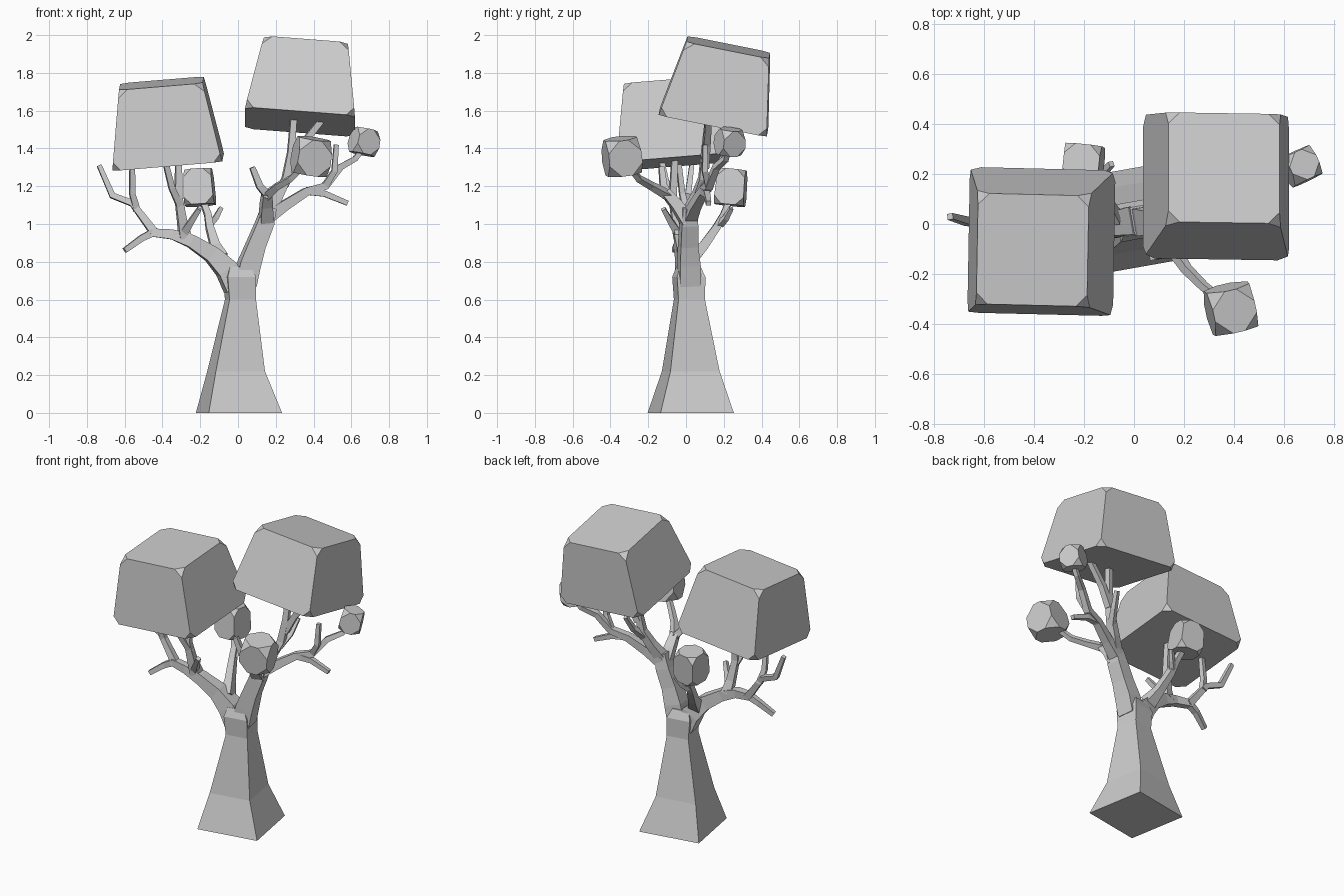
import bpy, bmesh
from math import sin, cos, radians
from mathutils import Vector

TWIST = radians(10)
REF = Vector((-sin(TWIST), cos(TWIST), 0))


def finish(name, bm):
    bmesh.ops.recalc_face_normals(bm, faces=bm.faces)
    me = bpy.data.meshes.new(name)
    bm.to_mesh(me)
    bm.free()
    ob = bpy.data.objects.new(name, me)
    bpy.context.collection.objects.link(ob)
    return ob


def limb(name, pts, flat=False):
    """Square-section tube through (x, y, z, half width) points."""
    bm = bmesh.new()
    P = [Vector(p[:3]) for p in pts]
    rings = []
    for i, p in enumerate(P):
        t = P[min(i + 1, len(P) - 1)] - P[max(i - 1, 0)]
        t = Vector((0, 0, 1)) if flat else t.normalized()
        v = (REF - REF.dot(t) * t).normalized()
        u = v.cross(t)
        r = pts[i][3]
        rings.append([bm.verts.new(p + r * (a * u + b * v))
                      for a, b in ((-1, -1), (1, -1), (1, 1), (-1, 1))])
    for A, B in zip(rings, rings[1:]):
        for k in range(4):
            bm.faces.new((A[k], A[k - 1], B[k - 1], B[k]))
    bm.faces.new(rings[0])
    bm.faces.new(rings[-1])
    return finish(name, bm)


def leaf_block(name, base, up, low, top, height, cut, spin=0):
    """Tapered, leaning block with clipped corners; base is the underside centre."""
    n = Vector(up).normalized()
    x = Vector((cos(radians(spin)), sin(radians(spin)), 0))
    x = (x - x.dot(n) * n).normalized()
    y = n.cross(x)
    bm = bmesh.new()
    rings = []
    for h, r in ((0, low), (height, top)):
        rings.append([bm.verts.new(Vector(base) + h * n + r * (a * x + b * y))
                      for a, b in ((-1, -1), (1, -1), (1, 1), (-1, 1))])
    A, B = rings
    for k in range(4):
        bm.faces.new((A[k], A[k - 1], B[k - 1], B[k]))
    bm.faces.new(A)
    bm.faces.new(B)
    bmesh.ops.recalc_face_normals(bm, faces=bm.faces)
    bmesh.ops.bevel(bm, geom=list(bm.verts), offset=cut, offset_type='OFFSET',
                    segments=1, affect='VERTICES', profile=0.5)
    return finish(name, bm)


# Trunk with flared foot
limb("trunk", [(.005, .025, 0, .197), (-.01, .025, .22, .132),
               (.013, .018, .6, .071), (.008, .015, .72, .076),
               (.003, .013, .775, .055)], flat=True)

# Right main limb and its branches
limb("right_limb", [(.035, .015, .68, .056), (.06, .015, .79, .055),
                    (.095, .012, .89, .047), (.14, .015, 1.0, .044), (.165, .015, 1.09, .036)])
limb("right_front_branch", [(.15, .01, 1.01, .036), (.15, -.05, 1.1, .03), (.155, -.11, 1.17, .024)])
limb("right_front_twig", [(.16, -.1, 1.15, .022), (.115, -.12, 1.2, .018), (.075, -.13, 1.3, .014)])
limb("right_front_arm", [(.15, -.09, 1.15, .022), (.21, -.18, 1.2, .017),
                         (.28, -.25, 1.24, .015), (.37, -.32, 1.33, .013)])
limb("right_crown_branch", [(.155, .015, 1.05, .034), (.21, .06, 1.15, .026), (.255, .09, 1.24, .022),
                            (.28, .1, 1.38, .018), (.295, .12, 1.57, .016)])
limb("right_crown_fork", [(.275, .1, 1.3, .02), (.34, .11, 1.42, .018), (.45, .12, 1.56, .016)])
limb("right_crown_twig", [(.245, .085, 1.2, .018), (.28, .15, 1.27, .015), (.3, .2, 1.36, .012)])
limb("right_outer_branch", [(.15, .02, 1.03, .034), (.25, .05, 1.1, .027), (.36, .09, 1.17, .022),
                            (.46, .12, 1.2, .02), (.54, .16, 1.3, .017), (.62, .21, 1.345, .014),
                            (.66, .225, 1.4, .013)])
limb("right_outer_twig", [(.36, .09, 1.175, .02), (.46, .11, 1.16, .016), (.58, .12, 1.11, .013)])
limb("right_outer_shoot", [(.46, .12, 1.2, .018), (.51, .1, 1.28, .015), (.52, .1, 1.42, .012)])

# Left main limb and its branches
limb("left_limb", [(-.015, .01, .66, .056), (-.06, .005, .76, .056), (-.14, -.01, .84, .043),
                   (-.25, -.03, .91, .034), (-.35, -.035, .945, .026), (-.46, -.02, .955, .021)])
limb("left_low_twig", [(-.44, -.02, .96, .02), (-.51, -.03, .925, .017), (-.6, -.06, .86, .014)])
limb("left_outer_branch", [(-.44, -.02, .95, .022), (-.5, -.01, 1.03, .019), (-.56, 0, 1.11, .017),
                           (-.665, .01, 1.15, .016), (-.735, .03, 1.31, .012)])
limb("left_outer_shoot", [(-.535, 0, 1.07, .018), (-.56, -.02, 1.16, .015), (-.56, -.04, 1.33, .013)])
limb("left_crown_branch", [(-.28, -.03, .93, .032), (-.295, -.05, 1.01, .024),
                           (-.315, -.07, 1.14, .019), (-.315, -.06, 1.35, .016)])
limb("left_crown_fork", [(-.3, -.06, 1.08, .018), (-.35, -.1, 1.19, .016), (-.385, -.13, 1.33, .014)])
limb("left_inner_twig", [(-.29, -.04, .95, .022), (-.25, -.08, 1.01, .016), (-.205, -.12, 1.08, .012)])
limb("left_back_branch", [(-.09, .02, .81, .038), (-.12, .09, .88, .025),
                          (-.15, .16, .98, .02), (-.16, .2, 1.05, .018), (-.19, .23, 1.13, .015)])
limb("left_back_twig", [(-.15, .18, 1.0, .017), (-.12, .21, 1.03, .014), (-.09, .24, 1.085, .011)])

# Large leaf blocks
leaf_block("left_canopy", (-.37, -.07, 1.328), (-.085, -.08, 1), .292, .222, .42, .045, -1)
leaf_block("right_canopy", (.328, .145, 1.54), (.08, .2, 1), .292, .223, .405, .045, 0)

# Small leaf blocks
leaf_block("front_leaf_cluster", (.375, -.33, 1.265), (.15, -.1, 1), .092, .086, .19, .062, 12)
leaf_block("outer_leaf_cluster", (.655, .225, 1.37), (.2, .1, 1), .066, .06, .135, .045, 25)
leaf_block("back_leaf_cluster", (-.2, .23, 1.1), (-.06, .1, 1), .08, .072, .19, .042, -6)
